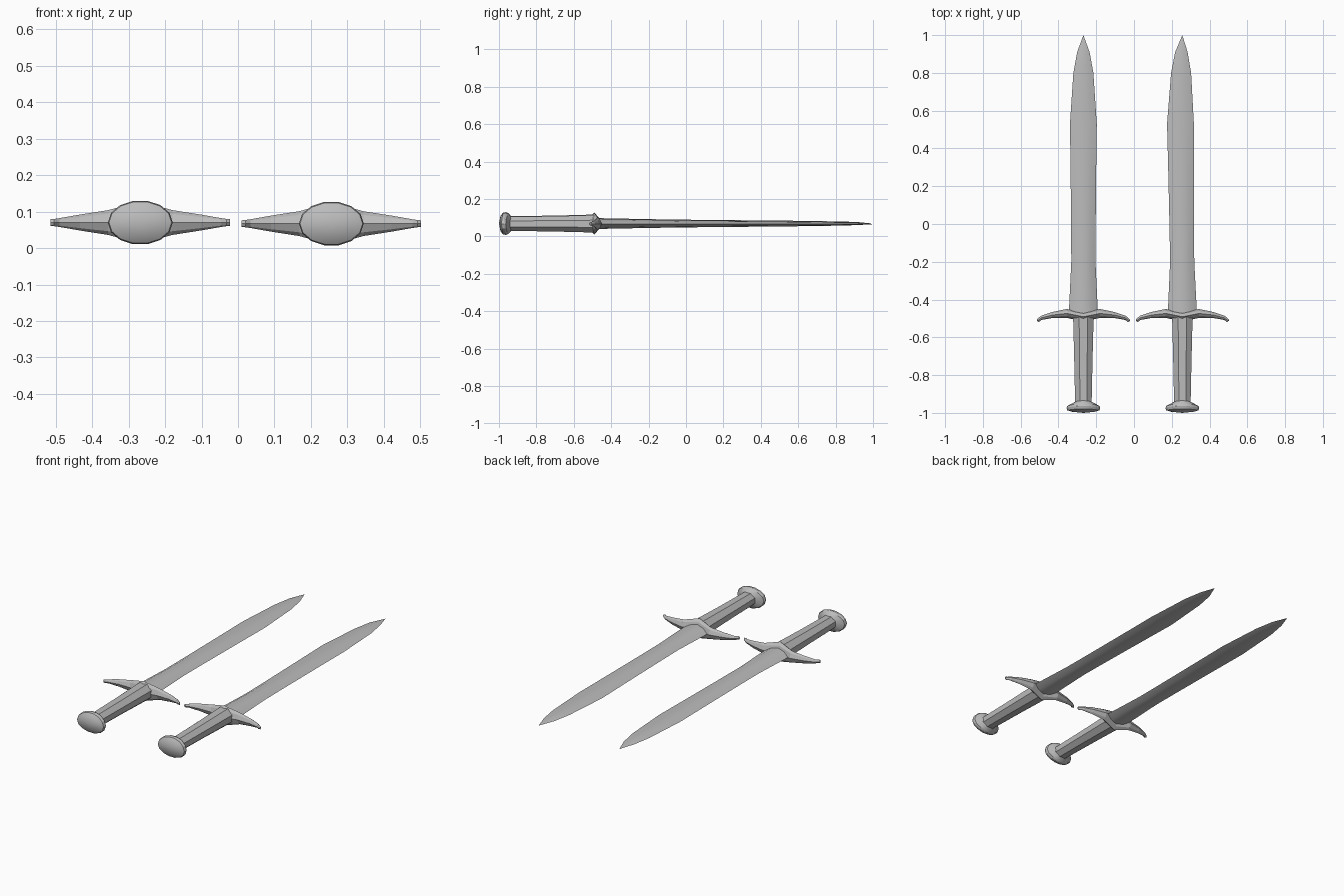
import bpy, bmesh, math
from mathutils import Vector

if "Cube" in bpy.data.objects:
    bpy.data.objects.remove(bpy.data.objects["Cube"])

steel = bpy.data.materials.new("grey steel")
steel.diffuse_color = (0.5, 0.5, 0.5, 1)
steel.use_nodes = True
steel.node_tree.nodes["Principled BSDF"].inputs["Base Color"].default_value = steel.diffuse_color


def loft(name, rings, tip=None, smooth=None):
    """Skin a list of equal-length rings of points, closing both ends."""
    bm = bmesh.new()
    loops = [[bm.verts.new(p) for p in r] for r in rings]
    n = len(loops[0])
    for a, b in zip(loops, loops[1:]):
        for i in range(n):
            j = (i + 1) % n
            bm.faces.new((a[i], a[j], b[j], b[i]))
    bm.faces.new(loops[0])
    if tip:
        t = bm.verts.new(tip)
        for i in range(n):
            bm.faces.new((loops[-1][i], loops[-1][(i + 1) % n], t))
    else:
        bm.faces.new(loops[-1])
    bmesh.ops.recalc_face_normals(bm, faces=bm.faces)
    me = bpy.data.meshes.new(name)
    bm.to_mesh(me)
    bm.free()
    me.materials.append(steel)
    ob = bpy.data.objects.new(name, me)
    bpy.context.collection.objects.link(ob)
    if smooth:
        bpy.ops.object.select_all(action='DESELECT')
        ob.select_set(True)
        bpy.context.view_layer.objects.active = ob
        bpy.ops.object.shade_smooth_by_angle(angle=math.radians(smooth))
    return ob


def oval(n, phase=0.0):
    return [(math.cos(2 * math.pi * (i + phase) / n),
             math.sin(2 * math.pi * (i + phase) / n)) for i in range(n)]


LENS = [(-1, 0), (-.55, .7), (0, 1), (.55, .7), (1, 0), (.55, -.7), (0, -1), (-.55, -.7)]


def sword(side, cx, cz, bend):
    # blade: y, half width, half thickness; lens cross-section, pointed tip
    blade = [(-.485, .079, .028), (-.45, .076, .027), (-.2, .064, .022), (0, .065, .019),
             (.3, .068, .016), (.53, .071, .014), (.8, .053, .010), (.91, .033, .007)]
    rings = []
    for y, w, t in blade:
        k = bend * max(0, 1 - abs(y - .53) / .8)
        rings.append([(cx + k + u * w, y, cz + v * t) for u, v in LENS])
    loft(side + "_blade", rings, tip=(cx, 1.0, cz - .002), smooth=30)

    # grip: tapered octagon
    grip = [(-.95, .045, .039), (-.72, .050, .042), (-.49, .056, .048)]
    loft(side + "_grip", [[(cx + u * w * 1.05, y, cz + v * t * 1.05)
                           for u, v in oval(8, .5)] for y, w, t in grip])

    # cross guard: x offset, back y, front y, half height; arms sweep to the pommel
    arm = [(0, -.465, -.517, .058), (.088, -.450, -.497, .034), (.165, -.466, -.498, .022),
           (.222, -.485, -.508, .012), (.236, -.495, -.519, .010), (.246, -.505, -.513, .009)]
    stations = [(-x, a, b, h) for x, a, b, h in arm[:0:-1]] + arm
    loft(side + "_guard", [[(cx + x, (a + b) / 2 + u * (a - b) / 2, cz + v * h)
                            for u, v in LENS] for x, a, b, h in stations])

    # pommel: domed oval cap whose sides droop backwards
    cap = [(-.932, .042, .036, .008), (-.950, .086, .056, .014), (-.962, .089, .061, .012),
           (-.978, .086, .058, .008), (-.992, .060, .040, .002)]
    loft(side + "_pommel", [[(cx + u * w, y - droop * u * u, cz + v * t)
                             for u, v in oval(14)] for y, w, t, droop in cap],
         tip=(cx, -1.0, cz), smooth=25)


sword("left", -.268, .070, 0)
sword("right", .256, .067, -.010)
